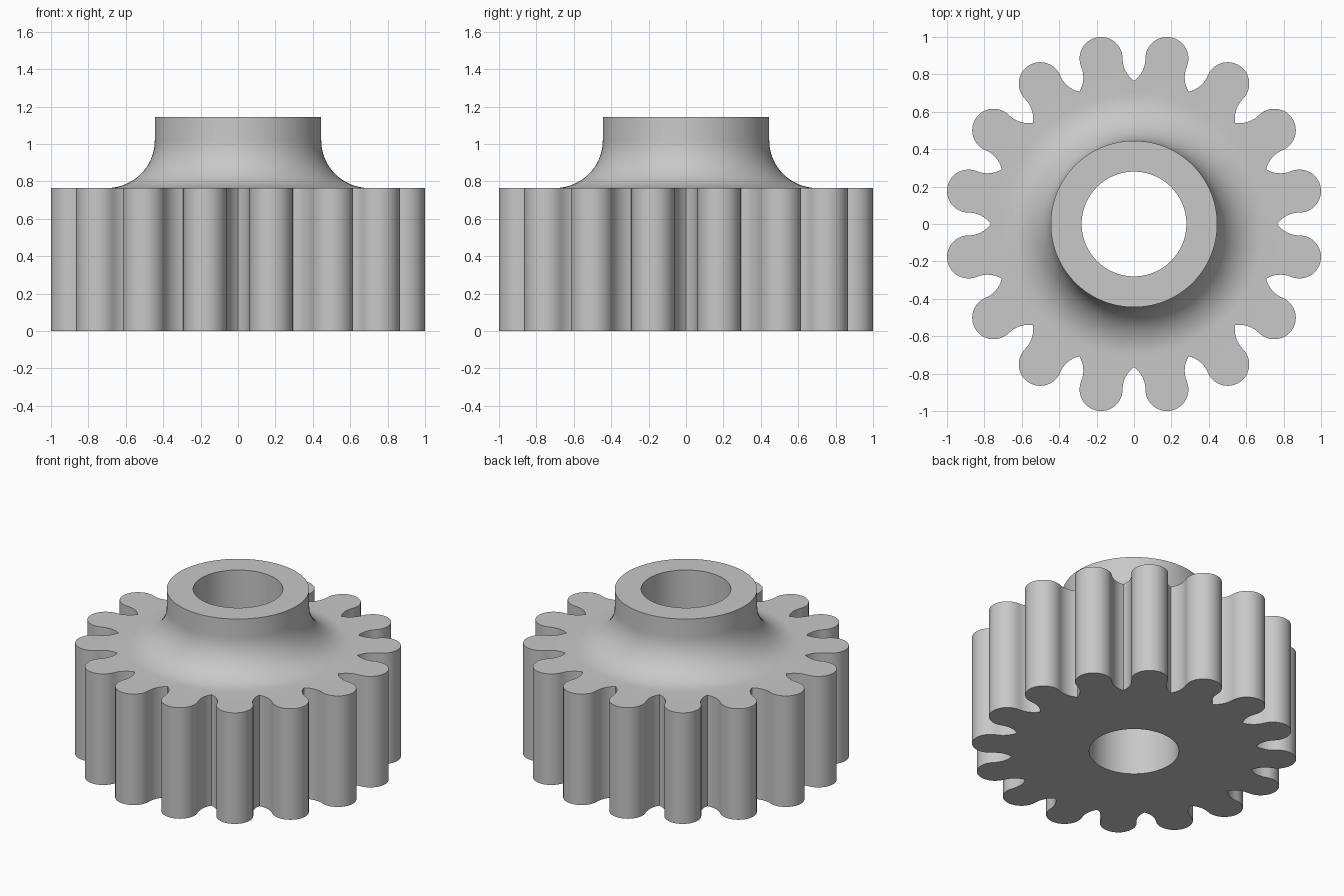
import bpy, bmesh
from math import sin, cos, pi, tau, atan2
from mathutils import Vector, Matrix

cube = bpy.data.objects.get("Cube")
if cube:
    bpy.data.objects.remove(cube)

TEETH, SEGMENTS = 16, 96
TIP_R, ROOT_R, BORE_R, HUB_R, FLARE_R = 0.115, 0.765, 0.28, 0.445, 0.7
RIM_TOP, HUB_TOP = 0.765, 1.145


def arc(center, radius, start, end, steps):
    """Points along a circular arc, both ends included."""
    return [Vector((center[0] + radius * cos(start + (end - start) * i / steps),
                    center[1] + radius * sin(start + (end - start) * i / steps)))
            for i in range(steps + 1)]


def tooth_outline():
    """Round-tipped teeth whose concave root arcs meet in a crease."""
    half = pi / TEETH
    reach = (1 - TIP_R) / cos(half)
    tip = Vector((reach * cos(half), reach * sin(half)))
    # Root arc touches the tip circle sideways and passes through the crease
    gap, depth = tip.y - TIP_R, tip.x - ROOT_R
    root_r = (gap ** 2 + depth ** 2) / (2 * gap)
    center = Vector((tip.x, gap - root_r))
    crease = atan2(root_r - gap, -depth)
    root = arc(center, root_r, crease, pi / 2, 8)
    # Half a tip, stopping at the middle of the tooth
    crown = arc(tip, TIP_R, -pi / 2, half, 12)
    side = root + crown[1:]
    axis = Vector((cos(half), sin(half)))
    mirrored = [2 * p.dot(axis) * axis - p for p in reversed(side[1:-1])]
    tooth = side + mirrored
    points = []
    for k in range(TEETH):
        turn = Matrix.Rotation(k * tau / TEETH, 2)
        points += [turn @ p for p in tooth]
    return points


def ring(bm, points, z):
    return [bm.verts.new((p.x, p.y, z)) for p in points]


def circle(bm, radius, z):
    return ring(bm, arc((0, 0), radius, 0, tau, SEGMENTS)[:-1], z)


def skin(bm, lower, upper):
    n = len(lower)
    for i in range(n):
        j = (i + 1) % n
        bm.faces.new((lower[i], lower[j], upper[j], upper[i]))


def fill_between(bm, outer, inner):
    edges = []
    for loop in (outer, inner):
        for a, b in zip(loop, loop[1:] + loop[:1]):
            edges.append(bm.edges.get((a, b)) or bm.edges.new((a, b)))
    bmesh.ops.triangle_fill(bm, use_beauty=True, use_dissolve=False, edges=edges)


bm = bmesh.new()

# Toothed rim
outline = tooth_outline()
rim_low, rim_high = ring(bm, outline, 0), ring(bm, outline, RIM_TOP)
skin(bm, rim_low, rim_high)

# Flared hub and through bore
flare = FLARE_R - HUB_R
profile = arc((FLARE_R, RIM_TOP + flare), flare, -pi / 2, -pi, 16)
profile += [Vector(p) for p in ((HUB_R, HUB_TOP), (BORE_R, HUB_TOP), (BORE_R, 0))]
rings = [circle(bm, p.x, p.y) for p in profile]
for a, b in zip(rings, rings[1:]):
    skin(bm, a, b)

# Flat faces above and below the rim
fill_between(bm, rim_high, rings[0])
fill_between(bm, rim_low, rings[-1])
bmesh.ops.recalc_face_normals(bm, faces=bm.faces)

mesh = bpy.data.meshes.new("spur_gear")
bm.to_mesh(mesh)
bm.free()
gear = bpy.data.objects.new("spur_gear", mesh)
bpy.context.collection.objects.link(gear)

# Plain grey metal
grey = bpy.data.materials.new("grey")
grey.use_nodes = True
color = (0.58, 0.58, 0.58, 1)
grey.diffuse_color = color
grey.node_tree.nodes["Principled BSDF"].inputs["Base Color"].default_value = color
mesh.materials.append(grey)

bpy.ops.object.select_all(action="DESELECT")
gear.select_set(True)
bpy.context.view_layer.objects.active = gear
bpy.ops.object.shade_smooth_by_angle(angle=pi / 6)
